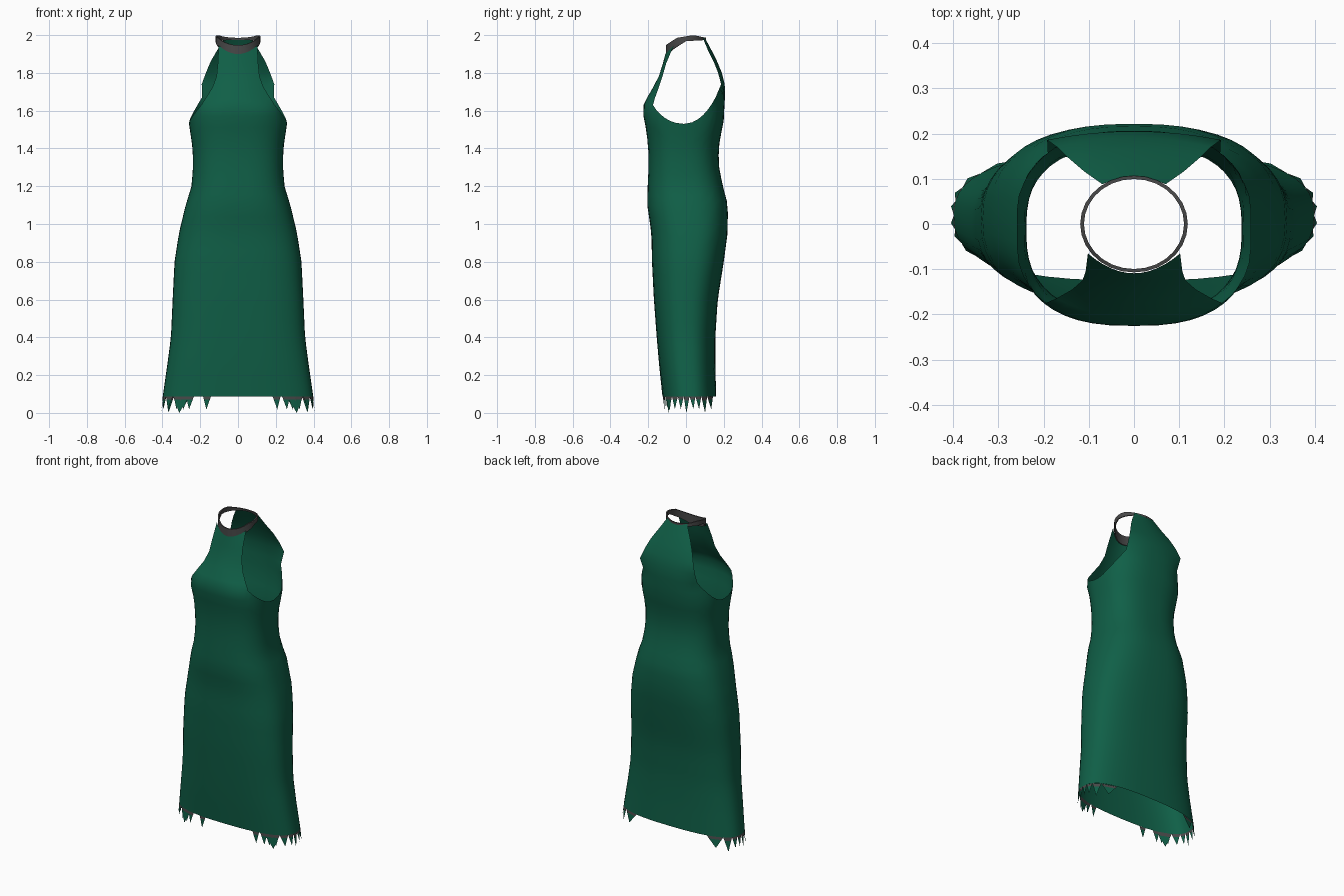
import bpy, bmesh, math

if "Cube" in bpy.data.objects:
    bpy.data.objects.remove(bpy.data.objects["Cube"])

def material(name, rgb):
    m = bpy.data.materials.new(name)
    m.diffuse_color = (*rgb, 1)
    m.use_nodes = True
    m.node_tree.nodes["Principled BSDF"].inputs["Base Color"].default_value = m.diffuse_color
    return m

GREEN = material("deep green cloth", (0.005, 0.115, 0.063))
GREY = material("charcoal trim", (0.065, 0.065, 0.065))

def lerp_table(table, t):
    """Linear lookup in rows (key, values...)."""
    if t <= table[0][0]:
        return table[0][1:]
    for a, b in zip(table, table[1:]):
        if t <= b[0]:
            k = (t - a[0]) / (b[0] - a[0])
            return [p + (q - p) * k for p, q in zip(a[1:], b[1:])]
    return table[-1][1:]

# height, half width, front y, back y
BODY = [(0.0, .41, -.12, .165), (.09, .398, -.125, .16), (.25, .375, -.142, .155),
        (.4, .355, -.155, .155), (.6, .346, -.17, .168), (.8, .336, -.18, .20),
        (.95, .313, -.183, .22), (1.1, .277, -.205, .222), (1.2, .246, -.203, .195),
        (1.3, .238, -.198, .175), (1.4, .24, -.2, .172), (1.5, .255, -.21, .19),
        (1.55, .262, -.225, .2), (1.62, .255, -.226, .203), (1.7, .245, -.215, .208)]
POWER = 2.6
HEM = .088

def section(a, z):
    """Point on the rounded-box cross section at angle a, height z."""
    hw, yf, yb = lerp_table(BODY, z)
    c, s = math.cos(a), math.sin(a)
    x = hw * math.copysign(abs(c) ** (2 / POWER), c)
    y = (yf + yb) / 2 + (yb - yf) / 2 * math.copysign(abs(s) ** (2 / POWER), s)
    return x, y, z

def finish(bm, name, mats, smooth=True):
    me = bpy.data.meshes.new(name)
    bm.to_mesh(me)
    bm.free()
    ob = bpy.data.objects.new(name, me)
    bpy.context.collection.objects.link(ob)
    for m in mats:
        me.materials.append(m)
    if smooth:
        for o in bpy.context.selected_objects:
            o.select_set(False)
        ob.select_set(True)
        bpy.context.view_layer.objects.active = ob
        bpy.ops.object.shade_smooth_by_angle(angle=math.radians(40))
    return ob

def skin(bm, rows, closed, mat=0):
    """Quads between consecutive rows of vertices."""
    for lo, hi in zip(rows, rows[1:]):
        n = len(lo)
        for i in range(n if closed else n - 1):
            j = (i + 1) % n
            bm.faces.new((lo[i], lo[j], hi[j], hi[i])).material_index = mat

# Dress body: lofted skirt and bodice whose top edge dips under the arms
N, ROWS = 48, 26
bm = bmesh.new()

def top_height(a):
    t = min(1, math.degrees(math.asin(min(1, abs(math.sin(a))))) / 45)
    return 1.53 + (.14 if math.sin(a) > 0 else .1) * t ** 1.6

rows = []
for r in range(ROWS + 1):
    ring = []
    for i in range(N):
        a = 2 * math.pi * i / N
        ring.append(bm.verts.new(section(a, HEM + (top_height(a) - HEM) * r / ROWS)))
    rows.append(ring)
skin(bm, rows, True)

# Front bib and back panel grow from the top edge
# rows: height, half width, centre y, edge y, edge lift
FRONT = [(1.665, .172, -.208, -.165, 0), (1.72, .137, -.176, -.145, 0),
         (1.78, .114, -.145, -.125, 0), (1.84, .107, -.125, -.105, .01),
         (1.9, .102, -.109, -.065, .045)]
BACK = [(1.74, .192, .205, .186, 0), (1.8, .17, .19, .17, 0), (1.86, .145, .165, .146, 0),
        (1.92, .11, .135, .116, 0), (1.98, .07, .103, .088, .008)]

def panel(mid, table, side):
    base = [rows[-1][(mid + k) % N] for k in range(-6, 7)]
    grid = [base]
    for z, w, yc, ye, lift in table:
        line = []
        for k in range(-6, 7):
            u = k / 6
            line.append(bm.verts.new((side * u * w, yc + (ye - yc) * u * u, z + lift * u * u)))
        grid.append(line)
    skin(bm, grid, False)

panel(36, FRONT, 1)
panel(12, BACK, -1)
finish(bm, "dress", [GREEN])

# Neck band: deep in front, thin behind
UPPER = [(-.11, 1.945), (-.05, 1.985), (.04, 2.0), (.11, 1.985)]
LOWER = [(-.11, 1.885), (-.07, 1.925), (0, 1.968), (.11, 1.974)]
bm = bmesh.new()
band = []
for table, rad in ((LOWER, 1.0), (UPPER, 1.0), (UPPER, .93), (LOWER, .95), (LOWER, 1.0)):
    ring = []
    for i in range(28):
        a = 2 * math.pi * i / 28
        y = .107 * math.sin(a)
        ring.append(bm.verts.new((.119 * math.cos(a) * rad, y * rad, lerp_table(table, y)[0])))
    band.append(ring)
skin(bm, band, True)
bmesh.ops.remove_doubles(bm, verts=bm.verts, dist=.0001)
finish(bm, "neck_band", [GREY])

# Ragged hem: torn points around the sides and a few in front
bm = bmesh.new()

def angle_at_x(x, s):
    hw = lerp_table(BODY, HEM)[0]
    a = math.acos(math.copysign((abs(x) / hw) ** (POWER / 2), x))
    return a * s

def angle_at_y(y, side):
    _, yf, yb = lerp_table(BODY, HEM)
    v = (y - (yf + yb) / 2) / ((yb - yf) / 2)
    a = math.asin(math.copysign(abs(v) ** (POWER / 2), v))
    return a if side > 0 else math.pi - a

def tooth(a0, a1, tip):
    p, q = section(a0, HEM), section(a1, HEM)
    am = (a0 + a1) / 2
    m = section(am, .06)
    t = ((m[0]) * 1.008, m[1] * 1.02, tip)
    p2, q2 = ([c + (d - c) * .25 for c, d in zip(e, t)] for e in (p, q))
    P, Q, P2, Q2, T = (bm.verts.new(v) for v in (p, q, p2, q2, t))
    bm.faces.new((P, P2, Q2, Q)).material_index = 1
    bm.faces.new((P2, T, Q2)).material_index = 0

for side in (-1, 1):
    for k in range(8):
        y = -.105 + k * .031
        tooth(angle_at_y(y, side), angle_at_y(y + .031, side), .0 if k % 3 == 0 else .02)
    for k, x in enumerate((.205, .255, .285, .32)):
        if side < 0 and k == 0:
            x = .165
        tooth(angle_at_x(side * (x - .022), -1), angle_at_x(side * (x + .02), -1), .018)
finish(bm, "ragged_hem", [GREEN, GREY], smooth=False)
